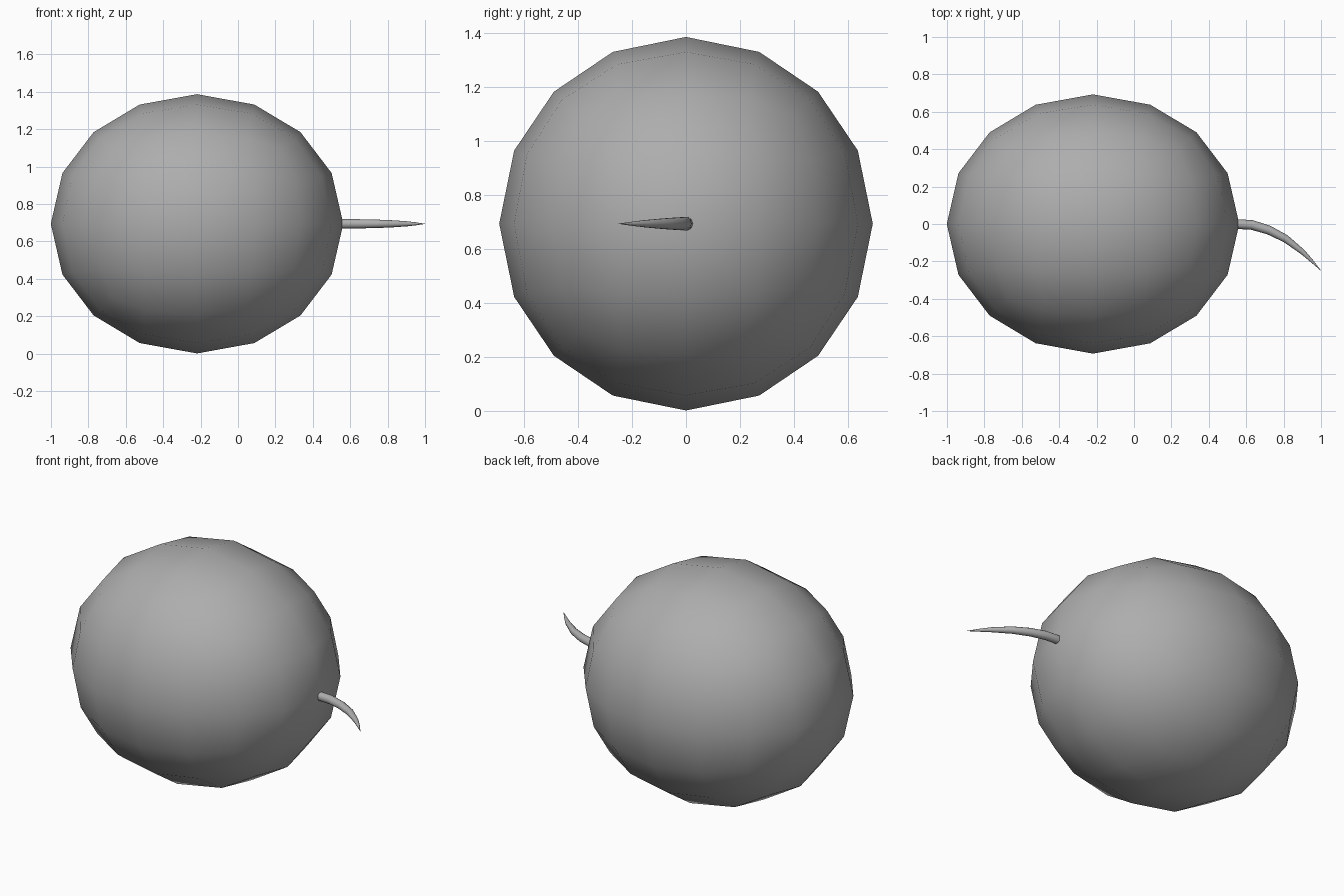
import bpy

if "Cube" in bpy.data.objects:
    bpy.data.objects.remove(bpy.data.objects["Cube"])

# Dark grey shared by both parts
grey = bpy.data.materials.new("dark_grey")
grey.diffuse_color = (0.42, 0.42, 0.42, 1)
grey.use_nodes = True
grey.node_tree.nodes["Principled BSDF"].inputs["Base Color"].default_value = grey.diffuse_color

# Body: cube rounded into a 16-sided ball, stretched along x
bpy.ops.mesh.primitive_cube_add(size=2)
body = bpy.context.object
body.name = "round_body"
sub = body.modifiers.new("rounding", 'SUBSURF')
sub.levels = sub.render_levels = 2
cast = body.modifiers.new("ball", 'CAST')
cast.cast_type = 'SPHERE'
cast.factor = 1.0
cast.use_radius_as_size = False
cast.radius = 0.0
cast.size = 1.0
bpy.ops.object.convert(target='MESH')
body.location = (-0.219, 0, 0.694)
body.scale = (0.782, 0.693, 0.693)
bpy.ops.object.transform_apply(location=True, rotation=False, scale=True)
bpy.ops.object.shade_smooth()
body.data.materials.append(grey)

# Tail: tapered tube curving toward the front
path = [(0.545, 0.0, 1.0), (0.63, -0.005, 1.0), (0.72, -0.032, 0.93),
        (0.81, -0.078, 0.8), (0.90, -0.148, 0.55), (0.95, -0.197, 0.32),
        (1.0, -0.25, 0.02)]
curve = bpy.data.curves.new("tail", 'CURVE')
curve.dimensions = '3D'
curve.bevel_depth = 0.026
curve.bevel_resolution = 3
curve.use_fill_caps = True
spline = curve.splines.new('POLY')
spline.points.add(len(path) - 1)
for point, (x, y, r) in zip(spline.points, path):
    point.co = (x, y, 0.694, 1)
    point.radius = r
tail = bpy.data.objects.new("tail", curve)
bpy.context.collection.objects.link(tail)
bpy.ops.object.select_all(action='DESELECT')
tail.select_set(True)
bpy.context.view_layer.objects.active = tail
bpy.ops.object.convert(target='MESH')
tail = bpy.context.object
bpy.ops.object.shade_smooth_by_angle(angle=1.05)
tail.data.materials.clear()
tail.data.materials.append(grey)
